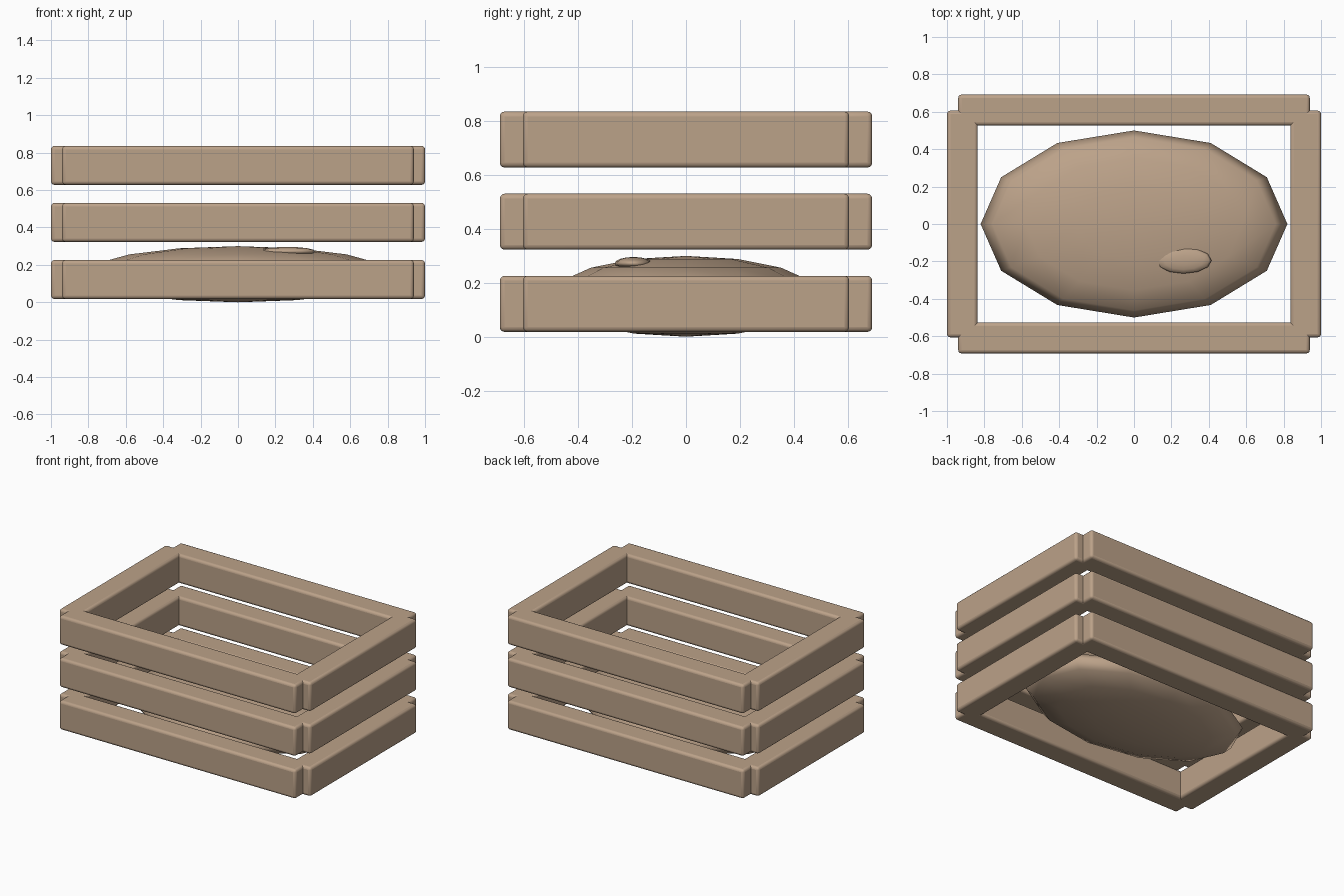
import bpy
from math import radians

cube = bpy.data.objects.get("Cube")
if cube:
    bpy.data.objects.remove(cube, do_unlink=True)

# Single tan colour
tan = bpy.data.materials.new("tan_wood")
tan.use_nodes = True
colour = (0.50, 0.36, 0.25, 1)
tan.diffuse_color = colour
tan.node_tree.nodes["Principled BSDF"].inputs["Base Color"].default_value = colour


def slat(name, location, size):
    """Rounded board; bevel stays even because the scale is applied."""
    bpy.ops.mesh.primitive_cube_add(size=1, location=location)
    ob = bpy.context.object
    ob.name = name
    ob.scale = size
    bpy.ops.object.transform_apply(location=False, rotation=False, scale=True)
    bevel = ob.modifiers.new("rounded_edges", "BEVEL")
    bevel.width = 0.018
    bevel.segments = 3
    ob.data.materials.append(tan)
    bpy.ops.object.shade_smooth_by_angle(angle=radians(40))


def ellipsoid(name, location, radii, segments, rings):
    bpy.ops.mesh.primitive_uv_sphere_add(segments=segments, ring_count=rings,
                                         radius=1, location=location)
    ob = bpy.context.object
    ob.name = name
    ob.scale = radii
    bpy.ops.object.transform_apply(location=False, rotation=False, scale=True)
    ob.data.materials.append(tan)
    bpy.ops.object.shade_smooth()


# Three tiers of slats around the crate
for tier, z in enumerate((0.122, 0.427, 0.732), 1):
    for side, y in (("front", -0.609), ("back", 0.609)):
        slat(f"{side}_slat_{tier}", (0, y, z), (1.88, 0.165, 0.208))
    for side, x in (("left", 0.918), ("right", -0.918)):
        slat(f"{side}_slat_{tier}", (x, 0, z), (0.164, 1.212, 0.208))

# Cushion lying in the crate, with a small lump on top
ellipsoid("cushion", (0, 0, 0.15), (0.82, 0.5, 0.15), 12, 8)
ellipsoid("cushion_lump", (0.265, -0.195, 0.272), (0.15, 0.07, 0.024), 12, 8)
